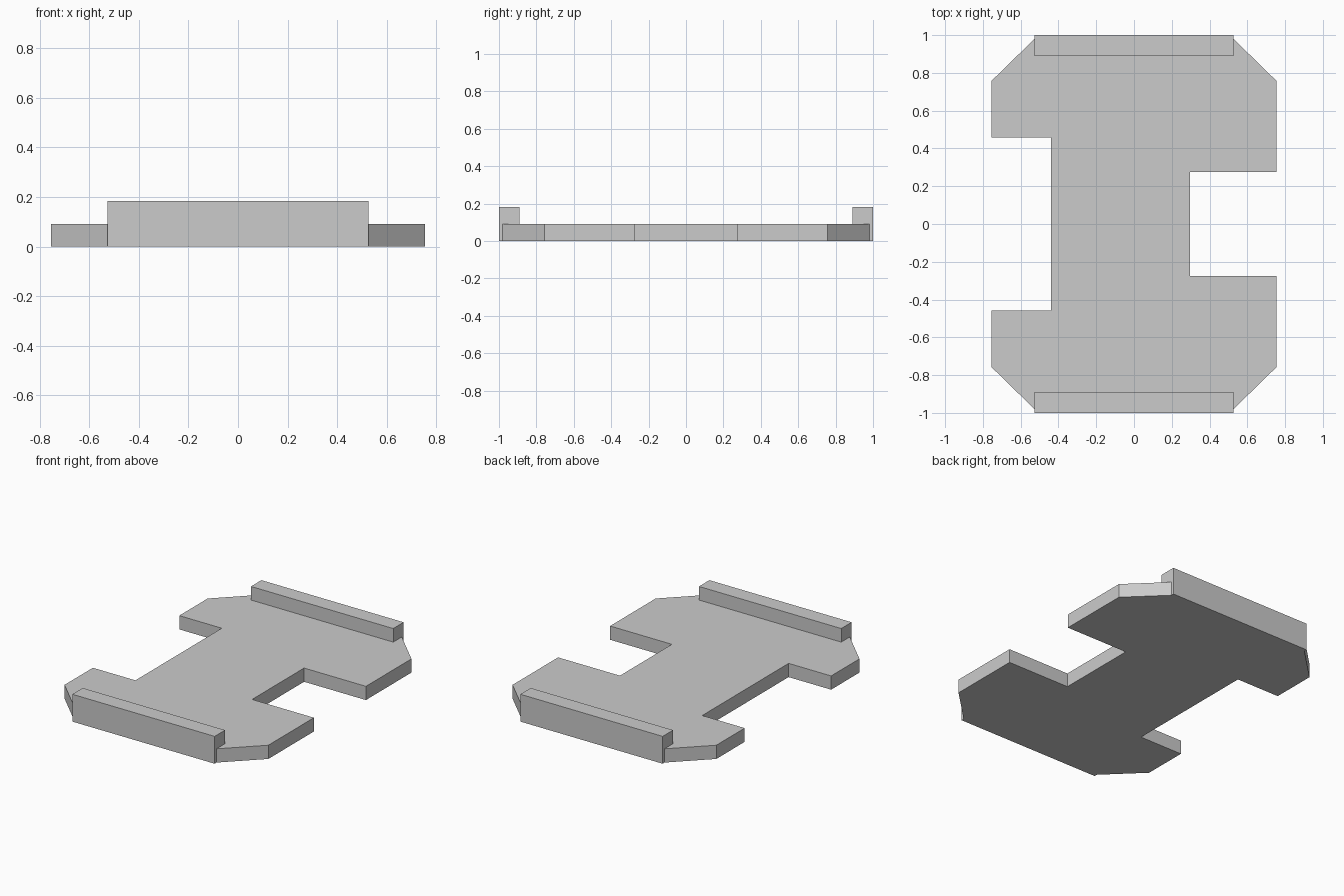
import bpy
import bmesh

cube = bpy.data.objects.get("Cube")
if cube:
    bpy.data.objects.remove(cube, do_unlink=True)

grey = bpy.data.materials.new("light_grey")
grey.use_nodes = True
colour = (0.6, 0.6, 0.6, 1.0)
grey.diffuse_color = colour
grey.node_tree.nodes["Principled BSDF"].inputs["Base Color"].default_value = colour


def add_prism(name, outline, height):
    """Raise a flat outline from the floor into a solid part."""
    bm = bmesh.new()
    base = bm.faces.new([bm.verts.new((x, y, 0)) for x, y in outline])
    raised = bmesh.ops.extrude_face_region(bm, geom=[base], use_keep_orig=True)
    top = [v for v in raised["geom"] if isinstance(v, bmesh.types.BMVert)]
    bmesh.ops.translate(bm, verts=top, vec=(0, 0, height))
    bmesh.ops.recalc_face_normals(bm, faces=bm.faces[:])
    mesh = bpy.data.meshes.new(name)
    bm.to_mesh(mesh)
    bm.free()
    mesh.materials.append(grey)
    obj = bpy.data.objects.new(name, mesh)
    bpy.context.collection.objects.link(obj)
    return obj


half_width, rail_half, plate_end = 0.755, 0.527, 0.98

# Base plate: back half outline, mirrored to the front
back_half = [
    (0.297, 0.275), (half_width, 0.275), (half_width, 0.757),
    (rail_half, plate_end), (-rail_half, plate_end),
    (-half_width, 0.757), (-half_width, 0.457), (-0.44, 0.457),
]
front_half = [(x, -y) for x, y in reversed(back_half)]
add_prism("base_plate", back_half + front_half, 0.092)

# Raised rails across both ends
for name, side in (("front_rail", -1), ("back_rail", 1)):
    inner, outer = side * 0.89, side * 1.0
    add_prism(name, [(-rail_half, inner), (rail_half, inner),
                     (rail_half, outer), (-rail_half, outer)], 0.183)
